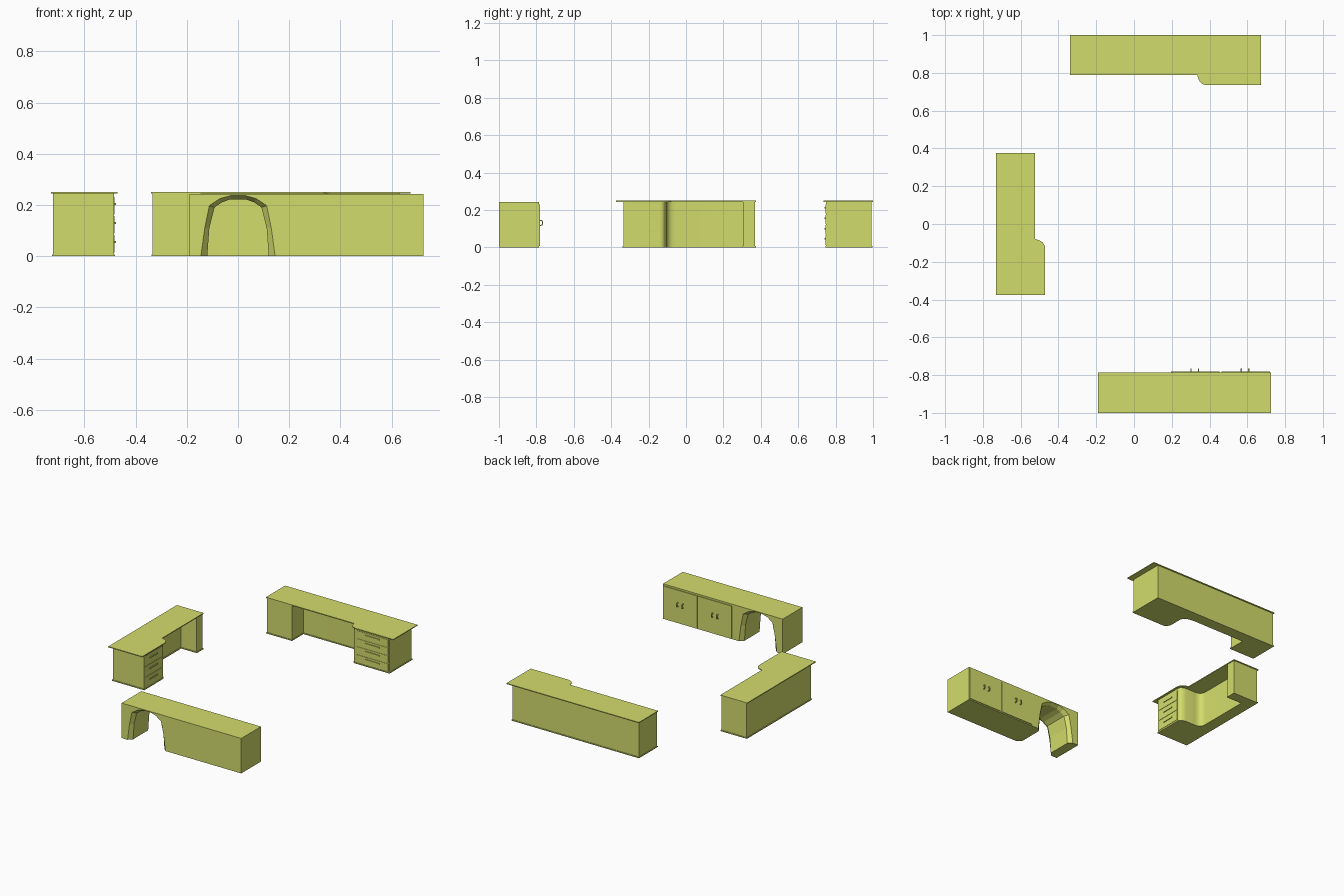
import bpy, bmesh, math
from mathutils import Vector

if "Cube" in bpy.data.objects:
    bpy.data.objects.remove(bpy.data.objects["Cube"])

mat = bpy.data.materials.new("lime_finish")
mat.diffuse_color = (0.65, 0.72, 0.15, 1)
mat.use_nodes = True
mat.node_tree.nodes["Principled BSDF"].inputs["Base Color"].default_value = mat.diffuse_color


def loft(name, sections, smooth=False):
    """Closed solid through matching rings of points."""
    bm = bmesh.new()
    rings = [[bm.verts.new(p) for p in s] for s in sections]
    n = len(rings[0])
    for a, b in zip(rings, rings[1:]):
        for i in range(n):
            j = (i + 1) % n
            bm.faces.new((a[i], a[j], b[j], b[i]))
    bm.faces.new(rings[0])
    bm.faces.new(rings[-1])
    bmesh.ops.recalc_face_normals(bm, faces=bm.faces)
    me = bpy.data.meshes.new(name)
    bm.to_mesh(me)
    bm.free()
    me.materials.append(mat)
    ob = bpy.data.objects.new(name, me)
    bpy.context.collection.objects.link(ob)
    if smooth:
        bpy.ops.object.select_all(action='DESELECT')
        ob.select_set(True)
        bpy.context.view_layer.objects.active = ob
        bpy.ops.object.shade_smooth_by_angle(angle=math.radians(40))
    return ob


def prism(name, pts, z0, z1, smooth=False):
    return loft(name, [[(x, y, z) for x, y in pts] for z in (z0, z1)], smooth)


def box(name, x0, x1, y0, y1, z0, z1):
    return prism(name, [(x0, y0), (x1, y0), (x1, y1), (x0, y1)], z0, z1)


def curve(p0, p1, p2, n=6):
    """Points of a quadratic curve."""
    p0, p1, p2 = Vector(p0), Vector(p1), Vector(p2)
    return [tuple(p0 * (1 - t) ** 2 + p1 * 2 * t * (1 - t) + p2 * t * t)
            for t in (i / n for i in range(n + 1))]


# Sideboard with an arched knee opening, flared at both faces
wide = [(.145, 0), (.130, .11), (.112, .197), (.07, .225), (.03, .236)]
narrow = [(.120, 0), (.112, .11), (.092, .19), (.063, .21), (.03, .222)]


def arch_section(y, half):
    pts = [(-.19, 0), (-.19, .242), (.725, .242), (.725, 0)]
    pts += half + [(-x, z) for x, z in reversed(half)]
    return [(x, y, z) for x, z in pts]


loft("sideboard_body", [arch_section(-1, wide), arch_section(-.975, narrow),
                        arch_section(-.81, narrow), arch_section(-.785, wide)])

# Sideboard doors and their D handles
for k, (x0, x1) in enumerate([(.197, .453), (.463, .72)]):
    box(f"sideboard_door_{k}", x0, x1, -.786, -.780, .008, .23)
    mid = (x0 + x1) / 2 - .004
    for s in (-1, 1):
        x = mid + s * .02
        outer = [(-.781, .115), (-.77, .117), (-.764, .124), (-.764, .139),
                 (-.77, .146), (-.781, .148)]
        inner = [(-.781, .143), (-.772, .141), (-.769, .136), (-.769, .127),
                 (-.772, .122), (-.781, .12)]
        loft(f"door_handle_{k}_{s}", [[(x + d, y, z) for y, z in outer + inner]
                                      for d in (-.003, .003)])


def desk(name, place, length, depth, top_step, body, ndraw):
    """Desk in local axes: u from the leg end to the drawers, v from the back to the front."""
    leg0, leg1, recess1, draw0, draw1 = body
    step = depth - .055
    m = lambda pts: [place(u, v) for u, v in pts]
    # thin worktop with an S-shaped step
    top = [(0, 0), (0, step)]
    top += curve((top_step, step), (top_step + .008, depth), (top_step + .055, depth))
    top += [(length, depth), (length, 0)]
    prism(name + "_worktop", m(top), .244, .25, True)

    # carcass: leg, recessed back, curved drawer side
    def outline(e):
        back, front, rec = .007 - e, depth - .014 + e, .08 + e
        a, b = leg0 - e, leg1 + e
        pts = [(a, back), (a, step - .005 + e), (b, step - .005 + e), (b, rec)]
        pts += curve((recess1, rec), (draw0 - .03, rec), (draw0 - .03, rec + .05), 5)
        pts += curve((draw0 - .03, front - .04), (draw0 - .022, front), (draw0, front), 4)
        return pts + [(draw1 + e, front), (draw1 + e, back)]
    prism(name + "_carcass", m(outline(0)), 0, .245, True)
    prism(name + "_plinth", m(outline(.004)), 0, .007, True)

    # drawer fronts with bar pulls
    f = depth - .0145
    h = .222 / ndraw
    mid = (draw0 + draw1) / 2
    for i in range(ndraw):
        z = .014 + i * h

        def slab(part, u0, u1, v0, v1, z0, z1):
            p = m([(u0, v0), (u1, v0), (u1, v1), (u0, v1)])
            prism(f"{name}_{part}_{i}", p, z0, z1)
        slab("drawer", draw0 + .008, draw1 - .008, f, f + .003, z, z + h - .006)
        w = (draw1 - draw0) * .21
        slab("pull", mid - w, mid + w, f, f + .008, z + h * .5, z + h * .5 + .008)


# Long desk at the back, facing forward
desk("long_desk", lambda u, v: (-.34 + u, 1 - v), 1.013, .265, .675,
     (.006, .195, .60, .715, .973), 4)

# Short desk at the left, facing right
desk("short_desk", lambda u, v: (-.73 + v, .375 - u), .75, .26, .455,
     (.006, .07, .43, .51, .71), 3)
